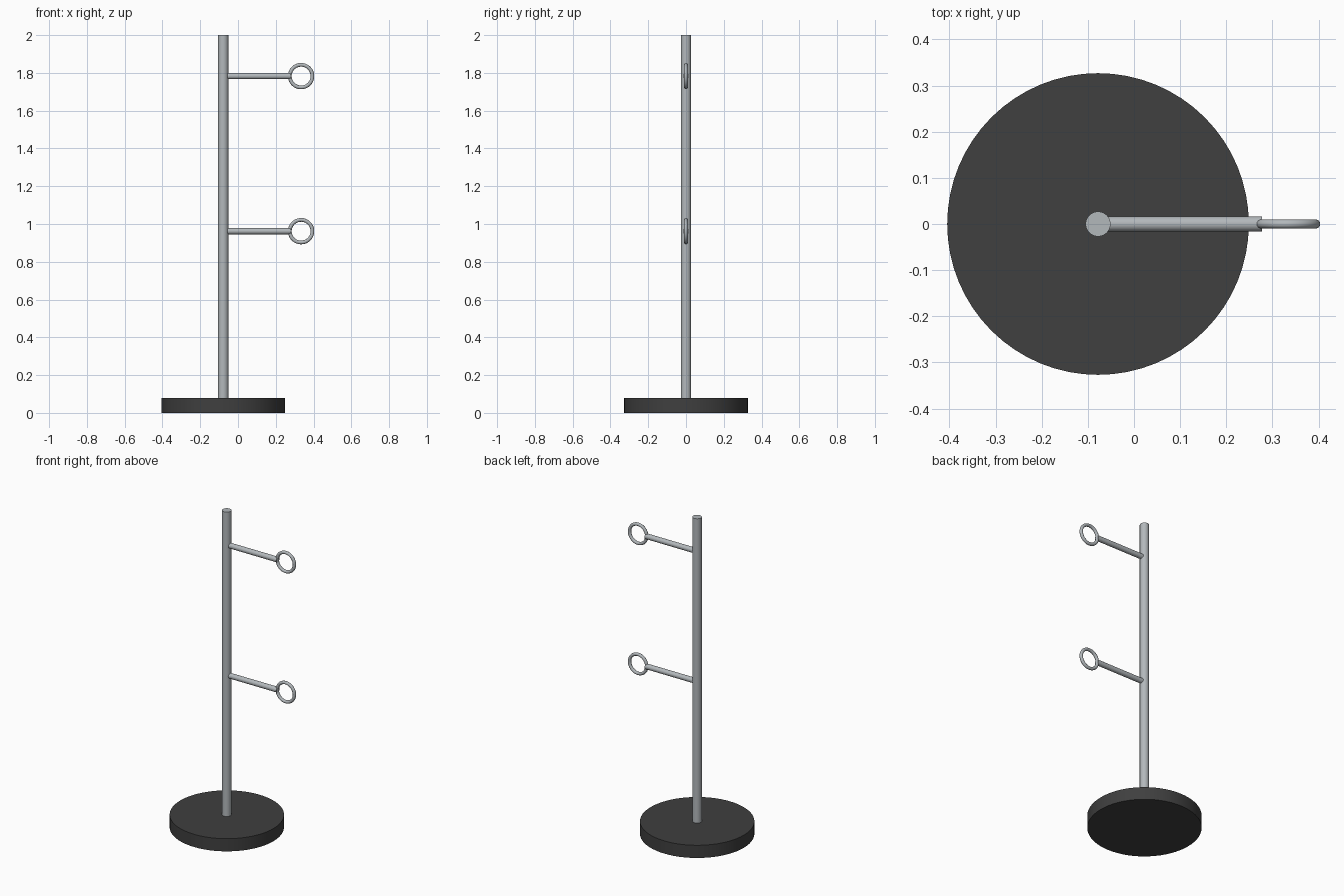
import bpy
import math

if "Cube" in bpy.data.objects:
    bpy.data.objects.remove(bpy.data.objects["Cube"])

POLE_X = -0.078
BASE_H = 0.08
RING_X = 0.334


def material(name, color):
    mat = bpy.data.materials.new(name)
    mat.use_nodes = True
    mat.diffuse_color = color
    mat.node_tree.nodes["Principled BSDF"].inputs["Base Color"].default_value = color
    return mat


def finish(name, mat):
    obj = bpy.context.object
    obj.name = name
    obj.data.materials.append(mat)
    bpy.ops.object.shade_smooth_by_angle(angle=math.radians(40))


def cylinder(name, mat, radius, length, center, sides, tilt=0):
    bpy.ops.mesh.primitive_cylinder_add(vertices=sides, radius=radius, depth=length,
                                        location=center, rotation=(0, tilt, 0))
    finish(name, mat)


dark = material("charcoal", (0.05, 0.05, 0.05, 1))
steel = material("brushed steel", (0.45, 0.48, 0.5, 1))

# Weighted disc and upright
cylinder("base_disc", dark, 0.327, BASE_H, (POLE_X, 0, BASE_H / 2), 64)
cylinder("upright_pole", steel, 0.027, 2 - BASE_H, (POLE_X, 0, 1 + BASE_H / 2), 32)

# Two side arms, each ending in an upright ring
for label, z in (("lower", 0.962), ("upper", 1.783)):
    end = 0.278
    cylinder(label + "_arm", steel, 0.0165, end - POLE_X,
             ((end + POLE_X) / 2, 0, z), 24, math.pi / 2)
    bpy.ops.mesh.primitive_torus_add(major_segments=48, minor_segments=16,
                                     major_radius=0.0598, minor_radius=0.0098,
                                     location=(RING_X, 0, z), rotation=(math.pi / 2, 0, 0))
    finish(label + "_ring", steel)
